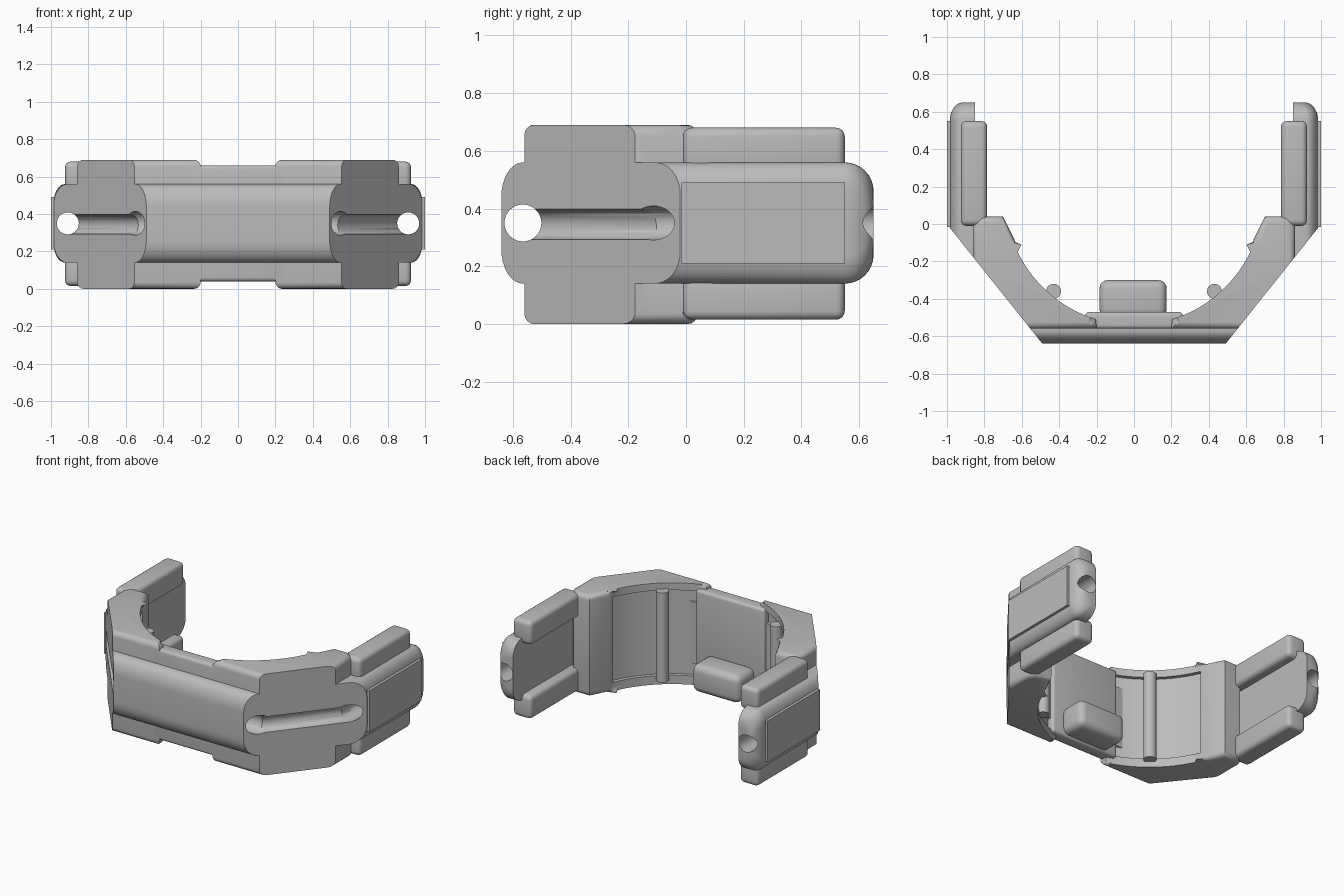
import bpy, bmesh, math
from mathutils import Vector, Matrix

if "Cube" in bpy.data.objects:
    bpy.data.objects.remove(bpy.data.objects["Cube"])

grey = bpy.data.materials.new("mid grey")
grey.use_nodes = True
grey.diffuse_color = (0.5, 0.5, 0.5, 1)
grey.node_tree.nodes["Principled BSDF"].inputs["Base Color"].default_value = (0.5, 0.5, 0.5, 1)

MID = 0.35                                   # height of the centre line
CORNER = Vector((0.49, -0.64, MID))          # diagonal face runs between
REAR = Vector((0.985, -0.02, MID))           # these two points
ALONG = (REAR - CORNER).normalized()
OUT = Vector((ALONG.y, -ALONG.x, 0))


def finish(bm, name):
    bmesh.ops.recalc_face_normals(bm, faces=bm.faces)
    mesh = bpy.data.meshes.new(name)
    bm.to_mesh(mesh)
    bm.free()
    ob = bpy.data.objects.new(name, mesh)
    bpy.context.collection.objects.link(ob)
    mesh.materials.append(grey)
    return ob


def loft(rings):
    """Solid through a list of rings of equal point count."""
    bm = bmesh.new()
    loops = [[bm.verts.new(p) for p in ring] for ring in rings]
    for a, b in zip(loops, loops[1:]):
        for i in range(len(a)):
            j = (i + 1) % len(a)
            bm.faces.new((a[i], a[j], b[j], b[i]))
    bm.faces.new(loops[0])
    bm.faces.new(loops[-1][::-1])
    return bm


def slice_diagonal(bm, side=1):
    """Cut the corner off along the diagonal face and cap it."""
    cut = bmesh.ops.bisect_plane(
        bm, geom=bm.verts[:] + bm.edges[:] + bm.faces[:], dist=1e-5,
        plane_co=(CORNER.x * side, CORNER.y, MID),
        plane_no=(OUT.x * side, OUT.y, 0), clear_outer=True)
    edges = [e for e in cut["geom_cut"] if isinstance(e, bmesh.types.BMEdge)]
    bmesh.ops.holes_fill(bm, edges=edges, sides=0)


def rounded_box(name, low, high, radius, segments=4):
    bm = bmesh.new()
    low, high = Vector(low), Vector(high)
    bmesh.ops.create_cube(bm, size=1, matrix=Matrix.Translation((low + high) / 2)
                          @ Matrix.Diagonal((*(high - low), 1)))
    if radius:
        bmesh.ops.bevel(bm, geom=bm.edges[:], offset=radius, segments=segments,
                        profile=0.5, affect='EDGES')
    return finish(bm, name)


def rod(name, start, end, radius):
    start, end = Vector(start), Vector(end)
    turn = (end - start).to_track_quat('Z', 'Y').to_matrix().to_4x4()
    bm = bmesh.new()
    bmesh.ops.create_cone(bm, cap_ends=True, segments=32, radius1=radius, radius2=radius,
                          depth=(end - start).length,
                          matrix=Matrix.Translation((start + end) / 2) @ turn)
    return finish(bm, name)


def bake(ob):
    bpy.ops.object.select_all(action='DESELECT')
    ob.select_set(True)
    bpy.context.view_layer.objects.active = ob
    bpy.ops.object.convert(target='MESH')


def mirror(ob):
    mod = ob.modifiers.new("mirror", 'MIRROR')
    mod.use_mirror_merge = False
    bake(ob)
    return ob


def carve(ob, cutters):
    for cutter in cutters:
        mod = ob.modifiers.new("carve", 'BOOLEAN')
        mod.operation, mod.solver, mod.object = 'DIFFERENCE', 'EXACT', cutter
    bake(ob)


def bulge(depth, half, rx, rz):
    """Half-rounded section as (outward depth, height offset) pairs."""
    arc = [(depth - rx + rx * math.sin(t), half - rz + rz * math.cos(t))
           for t in (math.pi / 2 * i / 8 for i in range(9))]
    return [(0, half)] + arc + [(d, -h) for d, h in reversed(arc)] + [(0, -half)]


def ring_points(radius, first, last, count):
    for i in range(count + 1):
        a = math.radians(first + (last - first) * i / count)
        yield radius * math.cos(a), 0.15 + radius * math.sin(a)


# Cutters: cable bores and the diagonal grooves
bar_bore = rod("bar_bore", (-1.2, -0.565, MID), (1.2, -0.565, MID), 0.064)
arm_bore = mirror(rod("arm_bore", (0.91, -0.5, MID), (0.91, 0.8, MID), 0.059))
groove = mirror(rod("groove", (0.55, -0.565, MID - 0.005), (0.91, -0.114, MID - 0.005), 0.053))
recess_arc = list(ring_points(0.715, -73, -23, 20)) + list(ring_points(0.5, -23, -73, 20))
recess = mirror(finish(loft([[(x, y, z) for x, y in recess_arc] for z in (0.06, 0.64)]),
                       "recess"))
cutters = [bar_bore, arm_bore, groove]

# Front bar
section = bulge(0.15, 0.21, 0.075, 0.12)
bm = loft([[(x, -0.49 - d, MID + h) for d, h in section] for x in (-1, 1)])
slice_diagonal(bm, 1)
slice_diagonal(bm, -1)
front_bar = finish(bm, "front_bar")
carve(front_bar, cutters)

# Centre wall and the padded block behind it
centre_wall = rounded_box("centre_wall", (-0.26, -0.56, 0.04), (0.26, -0.47, 0.66), 0.02)
carve(centre_wall, [bar_bore])
brow_block = rounded_box("inner_block", (-0.185, -0.5, 0.05), (0.175, -0.3, 0.24), 0.045)

# Curved side shells with the raised rims
outline = [(0.86, -0.56), (0.86, -0.01), (0.82, 0.04), (0.70, 0.04), (0.64, -0.08)]
outline += list(ring_points(0.69, -23, -73, 18)) + [(0.2, -0.56)]
bm = loft([[(x, y, z) for x, y in outline] for z in (0, 0.69)])
rims = [e for e in bm.edges if abs(e.verts[0].co.z - e.verts[1].co.z) < 1e-4]
bmesh.ops.bevel(bm, geom=rims, offset=0.035, segments=4, profile=0.5, affect='EDGES')
slice_diagonal(bm)
side_shells = mirror(finish(bm, "side_shells"))
carve(side_shells, cutters + [recess])

# Upright ribs on the inner wall
ribs = mirror(rod("inner_ribs", (0.43, -0.36, 0.04), (0.43, -0.36, 0.65), 0.04))

# Side arms with domed rear ends
rings = [[(0.85 + d, -0.6, MID + h) for d, h in bulge(0.135, 0.21, 0.08, 0.12)]]
for i in range(9):
    t = math.pi / 2 * i / 8
    shrink = 0.1 * (1 - math.cos(t))
    rings.append([(0.85 + d, 0.55 + 0.1 * math.sin(t), MID + h)
                  for d, h in bulge(0.135 - shrink * 0.7, 0.21 - shrink, 0.06, 0.1)])
bm = loft(rings)
slice_diagonal(bm)
arms = mirror(finish(bm, "side_arms"))
carve(arms, cutters)

# Pads above and below each arm, and the outer cover plates
pads = [mirror(rounded_box(name, (0.785, -0.01, low), (0.925, 0.55, low + 0.16), 0.03))
        for name, low in (("lower_arm_pads", 0.015), ("upper_arm_pads", 0.52))]
plates = mirror(rounded_box("arm_cover_plates", (0.97, -0.015, 0.21), (1.0, 0.55, 0.49), 0))

for cutter in cutters + [recess]:
    bpy.data.objects.remove(cutter)

# Smooth the rounded surfaces while keeping hard edges
bpy.ops.object.select_all(action='DESELECT')
for ob in [front_bar, centre_wall, brow_block, side_shells, ribs, arms, plates] + pads:
    ob.select_set(True)
    bpy.context.view_layer.objects.active = ob
bpy.ops.object.shade_smooth_by_angle(angle=math.radians(35))
